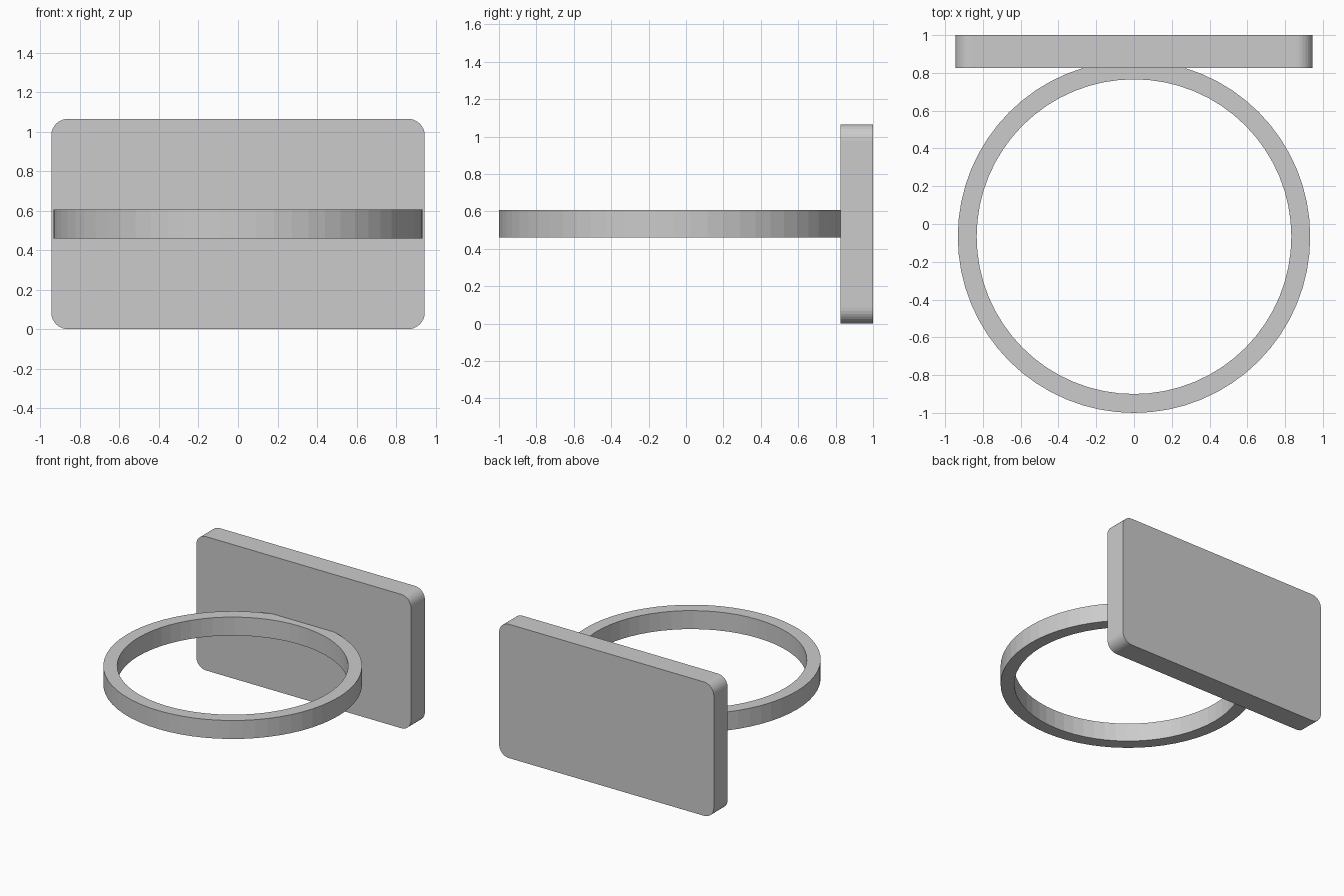
import bpy
import bmesh
from math import cos, sin, pi, radians
from mathutils import Vector

cube = bpy.data.objects.get("Cube")
if cube:
    bpy.data.objects.remove(cube, do_unlink=True)

GREY = (0.6, 0.6, 0.6, 1)
grey = bpy.data.materials.new("plain grey")
grey.use_nodes = True
grey.diffuse_color = GREY
grey.node_tree.nodes["Principled BSDF"].inputs["Base Color"].default_value = GREY

PLATE_FRONT = 0.825


def add_object(name, bm):
    bmesh.ops.recalc_face_normals(bm, faces=bm.faces)
    mesh = bpy.data.meshes.new(name)
    bm.to_mesh(mesh)
    bm.free()
    mesh.materials.append(grey)
    obj = bpy.data.objects.new(name, mesh)
    bpy.context.collection.objects.link(obj)
    return obj


def extrude(bm, faces, offset):
    result = bmesh.ops.extrude_face_region(bm, geom=faces)
    verts = [g for g in result["geom"] if isinstance(g, bmesh.types.BMVert)]
    bmesh.ops.translate(bm, verts=verts, vec=offset)


# Mounting plate: rounded rectangle pushed backwards
half_width, height, radius, steps = 0.945, 1.065, 0.085, 8
bm = bmesh.new()
outline = []
corners = [(1, 1), (-1, 1), (-1, -1), (1, -1)]
for i, (sx, sz) in enumerate(corners):
    cx = sx * (half_width - radius)
    cz = height / 2 + sz * (height / 2 - radius)
    for k in range(steps + 1):
        a = (i + k / steps) * pi / 2
        outline.append(bm.verts.new((cx + radius * cos(a), PLATE_FRONT, cz + radius * sin(a))))
face = bm.faces.new(outline)
extrude(bm, [face], Vector((0, 1 - PLATE_FRONT, 0)))
add_object("mounting_plate", bm)

# Hoop: flat annulus pushed upwards, trimmed where it meets the plate
sides, center_y = 64, -0.067
bm = bmesh.new()
rings = []
for r in (0.833, 0.933):
    rings.append([bm.verts.new((r * cos(2 * pi * i / sides),
                                center_y + r * sin(2 * pi * i / sides), 0.46))
                  for i in range(sides)])
inner, outer = rings
faces = [bm.faces.new((inner[i], outer[i], outer[(i + 1) % sides], inner[(i + 1) % sides]))
         for i in range(sides)]
extrude(bm, faces, Vector((0, 0, 0.147)))
bmesh.ops.bisect_plane(bm, geom=bm.verts[:] + bm.edges[:] + bm.faces[:],
                       plane_co=(0, PLATE_FRONT, 0), plane_no=(0, 1, 0), clear_outer=True)
add_object("hoop", bm)
